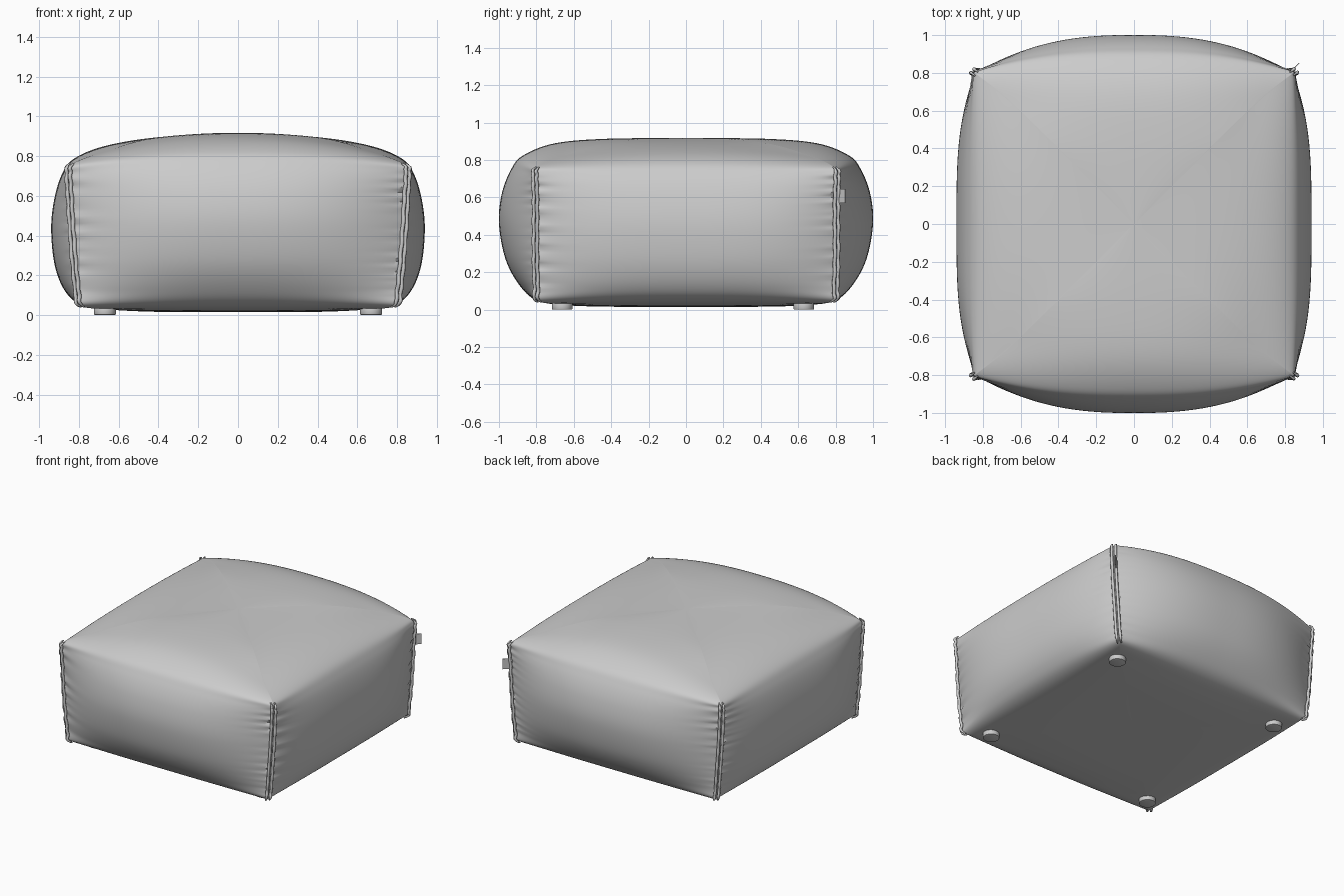
import bpy, bmesh, math, random
from mathutils import Vector

if "Cube" in bpy.data.objects:
    bpy.data.objects.remove(bpy.data.objects["Cube"])

random.seed(4)

# Sections from bottom centre to top centre:
# side middle (x, z), front middle (y, z), corner (x, y, z)
ROWS = [
    (.02, .015, .02, .015, .02, .02, .015),
    (.40, .016, .42, .016, .40, .40, .018),
    (.65, .028, .66, .025, .65, .64, .030),
    (.79, .052, .80, .050, .785, .785, .045),
    (.87, .12, .89, .13, .805, .795, .12),
    (.922, .25, .965, .27, .82, .80, .27),
    (.94, .43, 1.0, .46, .833, .80, .44),
    (.925, .58, .985, .62, .842, .80, .60),
    (.885, .71, .935, .75, .848, .803, .71),
    (.82, .79, .87, .825, .83, .79, .762),
    (.66, .853, .70, .890, .67, .66, .822),
    (.40, .895, .42, .914, .41, .41, .893),
    (.02, .917, .02, .917, .02, .02, .917),
]
STEPS = 9
SIDE = 56


def section(t):
    """Catmull-Rom blend of the section rows."""
    i = min(int(t), len(ROWS) - 2)
    f = t - i
    a, b, c, d = (ROWS[max(0, min(len(ROWS) - 1, i + k))] for k in (-1, 0, 1, 2))
    return [.5 * (2 * q + (r - p) * f + (2*p - 5*q + 4*r - s) * f*f + (3*q - p - 3*r + s) * f**3)
            for p, q, r, s in zip(a, b, c, d)]


# Irregular gathering next to the seams
waves = [[(random.uniform(55, 150), random.uniform(0, 6.28)) for _ in range(3)] for _ in range(8)]


def gather(side, u, z):
    fade = max(0, min(1, (z - .08) / .1, (.76 - z) / .06))
    w = waves[side * 2 + (u > 0)]
    d = 1 - abs(u)
    near = math.exp(-d / .07) * min(1, d / .015)
    return .007 * fade * near * sum(math.sin(f * z + p + 3 * d) for f, p in w) / 1.6


def ring(t):
    mx, zx, my, zy, cx, cy, cz = section(t)
    pts = []
    for side in range(4):
        for k in range(SIDE):
            u = math.sin((k / SIDE - .5) * math.pi)      # denser at the corners
            front = side % 2 == 0
            c_along, c_out, m_out, mz = (cx, cy, my, zy) if front else (cy, cx, mx, zx)
            p = 2.5 if front else 3.4
            out = c_out + (m_out - c_out) * (1 - abs(u) ** p)
            z = cz + (mz - cz) * (1 - abs(u) ** 2.3)
            if 3 < t < 9:
                out += gather(side, u, z)
            x, y = u * c_along, -out
            for _ in range(side):
                x, y = -y, x
            pts.append((x, y, z))
    return pts


def finish(bm, name, angle):
    bmesh.ops.recalc_face_normals(bm, faces=bm.faces)
    me = bpy.data.meshes.new(name)
    bm.to_mesh(me)
    bm.free()
    ob = bpy.data.objects.new(name, me)
    bpy.context.collection.objects.link(ob)
    bpy.ops.object.select_all(action='DESELECT')
    ob.select_set(True)
    bpy.context.view_layer.objects.active = ob
    bpy.ops.object.shade_smooth_by_angle(angle=math.radians(angle))
    return ob


# Stuffed cushion body
bm = bmesh.new()
levels = (len(ROWS) - 1) * STEPS
rings = [[bm.verts.new(p) for p in ring(i / STEPS)] for i in range(levels + 1)]
n = SIDE * 4
for a, b in zip(rings, rings[1:]):
    for i in range(n):
        j = (i + 1) % n
        bm.faces.new((a[i], a[j], b[j], b[i]))
for r in (rings[0], rings[-1]):
    bm.faces.new(r)
cap = [v for r in rings[9 * STEPS + 3:] for v in r]
for _ in range(4):
    bmesh.ops.smooth_vert(bm, verts=cap, factor=.4, use_axis_z=True)
finish(bm, "cushion_body", 50)

# Double-lipped corner seams
for sx in (-1, 1):
    for sy in (-1, 1):
        for lip in (-1, 1):
            cu = bpy.data.curves.new("corner_seam", 'CURVE')
            cu.dimensions = '3D'
            cu.bevel_depth = .010
            cu.bevel_resolution = 2
            cu.use_fill_caps = True
            sp = cu.splines.new('POLY')
            count = 48
            sp.points.add(count - 1)
            for i in range(count):
                s = section(2.9 + 6.1 * i / (count - 1))
                wob = .002 * math.sin(i * 1.3 + lip + sx * 2 + sy)
                x = s[4] + .005 + lip * .009 + wob
                y = s[5] + .005 - lip * .009 + wob
                sp.points[i].co = (sx * x, sy * y, s[6], 1)
                sp.points[i].radius = min(1, .4 + min(i, count - 1 - i) * .15)
            sp.use_smooth = True
            bpy.context.collection.objects.link(bpy.data.objects.new("corner_seam", cu))

# Small fabric tag in the back right seam
bpy.ops.mesh.primitive_cube_add(size=1, location=(.848, .826, .608), rotation=(0, 0, math.radians(45)))
tag = bpy.context.object
tag.name = "fabric_tag"
tag.scale = (.075, .004, .075)

# Round feet
for x in (-.67, .67):
    for y in (-.662, .63):
        bm = bmesh.new()
        bmesh.ops.create_cone(bm, cap_ends=True, segments=32, radius1=.055, radius2=.055, depth=.04)
        bmesh.ops.translate(bm, verts=bm.verts, vec=Vector((x, y, .02)))
        rims = [e for e in bm.edges if abs(e.verts[0].co.z - e.verts[1].co.z) < 1e-4]
        bmesh.ops.bevel(bm, geom=rims, offset=.006, segments=2, affect='EDGES', profile=.5)
        finish(bm, "foot", 40)
